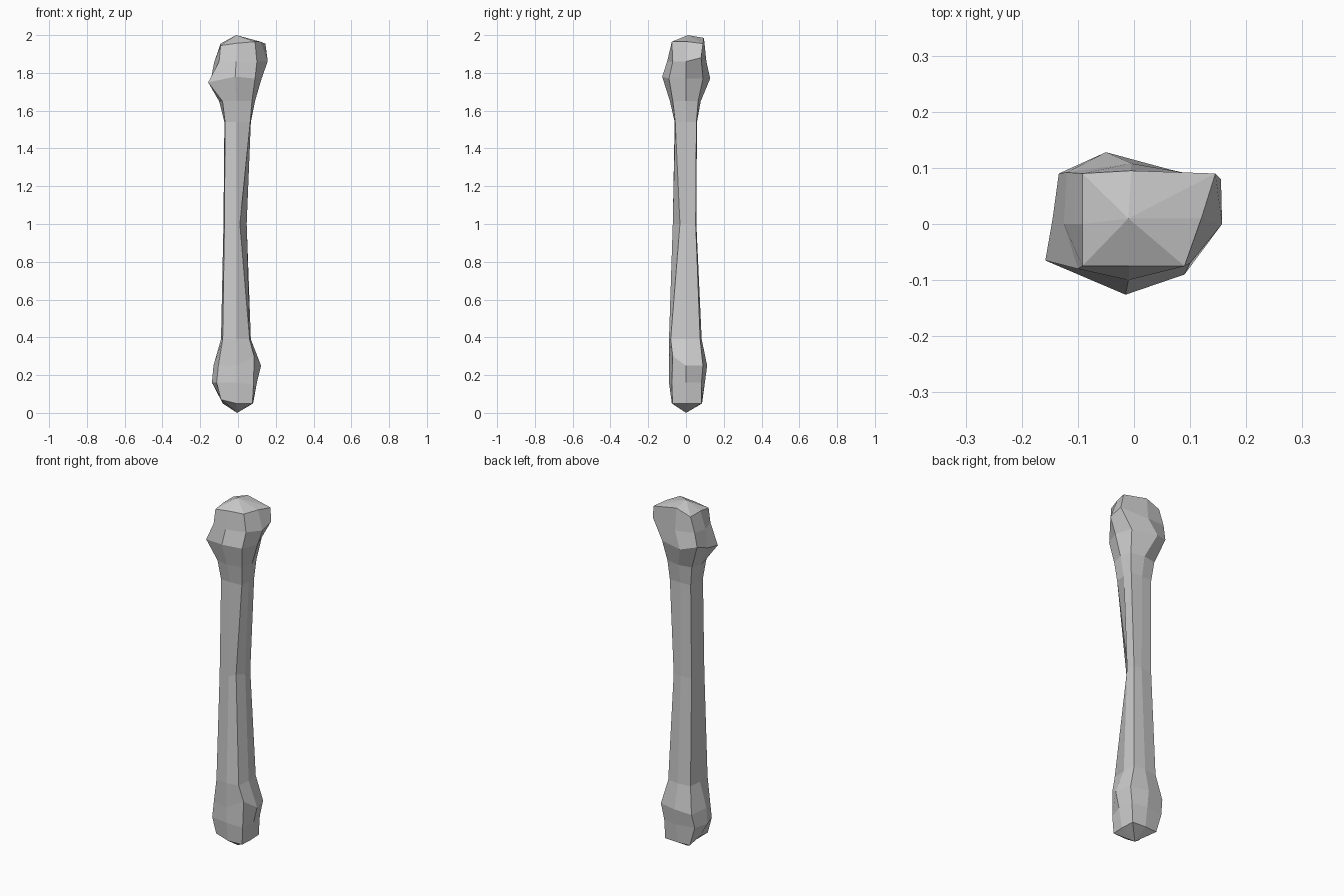
import bpy, bmesh

# Ring profile: height, left x, right x, front y, back y, corner fullness
RINGS = [
    (0.05, -0.085, 0.08, -0.075, 0.085, 0.95),
    (0.16, -0.138, 0.10, -0.09, 0.10, 0.82),
    (0.25, -0.13, 0.122, -0.09, 0.112, 0.80),
    (0.39, -0.09, 0.068, -0.09, 0.083, 0.90),
    (1.00, -0.077, 0.046, -0.07, 0.055, 0.93),
    (1.54, -0.072, 0.068, -0.06, 0.058, 0.95),
    (1.65, -0.10, 0.09, -0.085, 0.078, 0.82),
    (1.77, -0.15, 0.125, -0.125, 0.125, 0.72),
    (1.86, -0.125, 0.157, -0.10, 0.108, 0.80),
    (1.955, -0.092, 0.145, -0.075, 0.09, 1.0),
]

# Individual lumps and hollows, keyed by (ring, side):
# sides: 0 front, 1 front right, 2 right, 3 back right, 4 back, 5 back left, 6 left, 7 front left
TWEAKS = {
    (0, 7): (-0.09, -0.07, 0.07), (0, 6): (-0.092, 0.0, 0.08),
    (1, 1): (0.082, -0.075, 0.15), (2, 1): (0.085, -0.07, 0.30),
    (2, 5): (-0.105, 0.10, 0.24),
    (4, 1): (0.01, -0.032, 1.0),
    (7, 7): (-0.158, -0.065, 1.75), (7, 0): (-0.015, -0.126, 1.78),
    (7, 4): (-0.05, 0.128, 1.77), (7, 5): (-0.134, 0.09, 1.79),
    (7, 6): (-0.145, 0.01, 1.76),
    (8, 1): (0.10, -0.07, 1.86), (8, 3): (0.155, 0.08, 1.88),
    (8, 5): (-0.12, 0.092, 1.87),
    (9, 1): (0.09, -0.075, 1.965), (9, 2): (0.12, 0.01, 1.965),
    (9, 4): (-0.005, 0.095, 1.985), (9, 0): (-0.008, -0.075, 1.957),
    (9, 7): (-0.092, -0.075, 1.945),
}


def ring_points(i, z, xl, xr, yf, yb, c):
    """Eight points around one cross-section of the bone."""
    pts = [(-0.01, yf, z), (xr * c, yf * c, z), (xr, 0, z), (xr * c, yb * c, z),
           (-0.005, yb, z), (xl * c, yb * c, z), (xl, 0, z), (xl * c, yf * c, z)]
    return [TWEAKS.get((i, k), p) for k, p in enumerate(pts)]


# Loft the shaft and both knobbly ends
bm = bmesh.new()
loops = [[bm.verts.new(p) for p in ring_points(i, *r)] for i, r in enumerate(RINGS)]
for lower, upper in zip(loops, loops[1:]):
    for k in range(8):
        n = (k + 1) % 8
        bm.faces.new((lower[k], lower[n], upper[n], upper[k]))

# Pointed caps
foot = bm.verts.new((-0.005, 0.0, 0.0))
crown = bm.verts.new((-0.01, 0.01, 2.0))
for k in range(8):
    n = (k + 1) % 8
    bm.faces.new((foot, loops[0][n], loops[0][k]))
    bm.faces.new((crown, loops[-1][k], loops[-1][n]))

bmesh.ops.recalc_face_normals(bm, faces=bm.faces)
mesh = bpy.data.meshes.new("long_bone")
bm.to_mesh(mesh)
bm.free()
bone = bpy.data.objects.new("long_bone", mesh)
bpy.context.collection.objects.link(bone)
